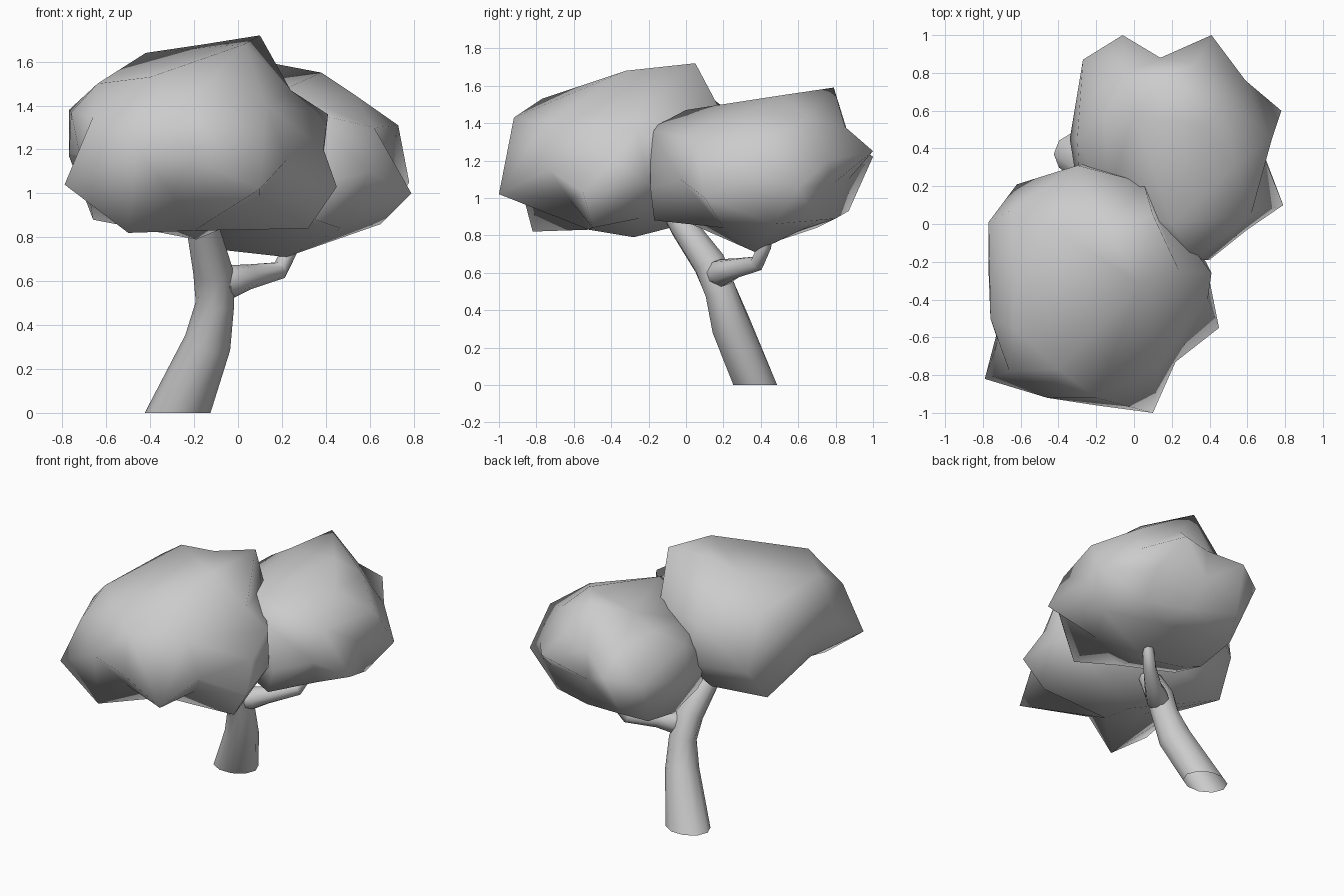
import bpy, bmesh, math
from mathutils import Vector


def finish(name, bm):
    bmesh.ops.recalc_face_normals(bm, faces=bm.faces)
    me = bpy.data.meshes.new(name)
    bm.to_mesh(me)
    bm.free()
    ob = bpy.data.objects.new(name, me)
    bpy.context.collection.objects.link(ob)
    for p in me.polygons:
        p.use_smooth = True
    return ob


def blob(name, centre, points):
    """Star-shaped lump: triangulate the directions, then push out to the points."""
    c = Vector(centre)
    bm = bmesh.new()
    target = {}
    for p in points:
        v = bm.verts.new((Vector(p) - c).normalized())
        target[v] = Vector(p)
    bmesh.ops.convex_hull(bm, input=list(bm.verts))
    for v, p in target.items():
        if v.is_valid:
            v.co = p
    finish(name, bm)


def tube(name, path, base_squash=None, sides=10):
    """Open tapered tube through (x, y, z, radius) stations."""
    pts = [Vector(p[:3]) for p in path]
    bm = bmesh.new()
    rings = []
    for i, p in enumerate(pts):
        t = (pts[min(i + 1, len(pts) - 1)] - pts[max(i - 1, 0)]).normalized()
        k = 1
        if base_squash and i == 0:  # first ring lies flat on the ground
            t, k = Vector((0, 0, 1)), base_squash
        u = Vector((0, 1, 0)).cross(t).normalized()
        w = t.cross(u) * k
        r = path[i][3]
        rings.append([bm.verts.new(p + r * (math.cos(a) * u + math.sin(a) * w))
                      for a in (2 * math.pi * j / sides for j in range(sides))])
    for a, b in zip(rings, rings[1:]):
        for j in range(sides):
            n = (j + 1) % sides
            bm.faces.new((a[j], a[n], b[n], b[j]))
    finish(name, bm)


# Trunk, leaning and bending into the front foliage
tube("trunk", [(-.275, .37, 0, .15), (-.138, .24, .32, .108), (-.105, .185, .5, .088),
               (-.115, .125, .65, .09), (-.16, -.01, .84, .074), (-.17, -.1, .96, .05)],
     base_squash=.82)

# Side branch into the back foliage
tube("branch", [(-.12, .13, .585, .05), (-.03, .19, .6, .075), (.05, .25, .62, .057),
                (.19, .38, .65, .042), (.235, .42, .74, .036), (.26, .44, .84, .03)], sides=8)

# Front left foliage: top, upper rim, middle, underside
blob("front_foliage", (-.17, -.35, 1.2), [
    (.1, .05, 1.72), (.03, -.32, 1.68), (-.15, -.05, 1.68), (-.42, -.02, 1.64),
    (-.64, -.55, 1.5), (-.4, -.77, 1.53), (-.64, .08, 1.48), (.24, -.25, 1.47),
    (.41, -.26, 1.36), (-.77, .01, 1.38), (-.76, -.5, 1.37), (-.66, -.78, 1.35),
    (-.2, -.92, 1.43), (.13, -.75, 1.4), (.39, -.4, 1.2), (-.3, .31, 1.4),
    (.05, .22, 1.4), (-.62, .21, 1.1), (-.77, -.25, 1.17), (-.72, -.62, 1.17),
    (-.46, -.92, 1.2), (-.2, -.96, 1.15), (.22, -.73, 1.15), (.45, -.55, 1.03),
    (.38, -.2, 1.08), (-.25, .32, 1.1), (.1, .15, 1.1), (-.79, -.82, 1.04),
    (.1, -1.0, 1.02), (-.5, -.82, .82), (-.68, -.4, 1.0), (-.66, .05, .88),
    (-.19, -.28, .79), (.32, -.5, .84), (-.3, -.8, 1.0), (-.2, -.52, .83),
    (.1, -.62, .99), (.05, -.25, .89), (-.4, -.4, .88), (-.3, .15, .9)])

# Back right foliage: top, upper rim, middle, underside
blob("back_foliage", (.22, .4, 1.15), [
    (.17, .79, 1.59), (.38, .52, 1.55), (0, .58, 1.5), (.53, .3, 1.45),
    (.2, 0, 1.47), (.5, .65, 1.43), (-.15, .58, 1.41), (.73, .45, 1.31),
    (.62, .05, 1.3), (.32, -.19, 1.37), (.59, .76, 1.2), (.41, 1.0, 1.25),
    (.33, .85, 1.38), (.14, .88, 1.3), (-.05, .79, 1.34), (-.3, .45, 1.3),
    (-.15, .1, 1.3), (.79, .1, 1.0), (.69, .35, 1.12), (.78, .6, 1.05),
    (.48, .79, 1.08), (.14, .87, 1.1), (-.06, 1.0, 1.22), (-.27, .87, 1.18),
    (-.11, .87, .93), (-.34, .45, 1.05), (.4, -.19, 1.05), (.6, -.03, 1.1),
    (-.28, .08, 1.05), (.65, .47, .86), (.47, .2, .84), (.22, .37, .71),
    (-.05, .4, .74), (-.2, .42, .79), (-.2, .7, .84), (.2, .8, .89),
    (.3, .62, .83), (.5, .7, .88), (.1, -.04, .89), (.35, -.17, .88),
    (-.2, .16, .86)])
